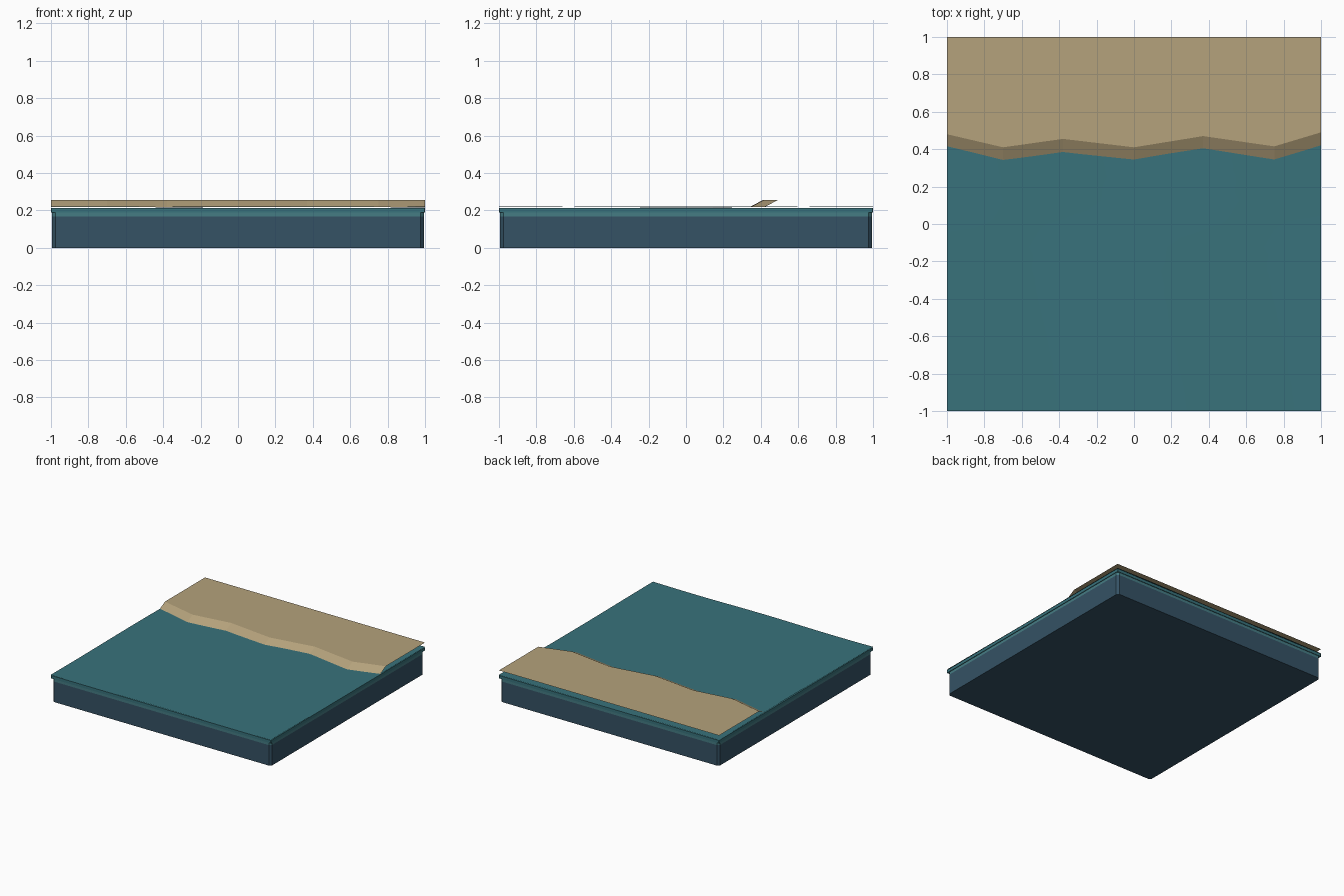
import bpy, bmesh, math

if "Cube" in bpy.data.objects:
    bpy.data.objects.remove(bpy.data.objects["Cube"])


def material(name, rgb):
    m = bpy.data.materials.new(name)
    m.diffuse_color = (*rgb, 1)
    m.use_nodes = True
    m.node_tree.nodes["Principled BSDF"].inputs["Base Color"].default_value = m.diffuse_color
    return m


def make(name, bm, mat):
    mesh = bpy.data.meshes.new(name)
    bm.normal_update()
    bm.to_mesh(mesh)
    bm.free()
    mesh.materials.append(mat)
    ob = bpy.data.objects.new(name, mesh)
    bpy.context.collection.objects.link(ob)
    return ob


def slab(name, half, z0, z1, chamfer, mat):
    """Square prism with cut vertical corners."""
    bm = bmesh.new()
    a, b = half, half - chamfer
    ring = [(b, -a), (a, -b), (a, b), (b, a), (-b, a), (-a, b), (-a, -b), (-b, -a)]
    face = bm.faces.new([bm.verts.new((x, y, z0)) for x, y in ring])
    top = bmesh.ops.extrude_face_region(bm, geom=[face])
    for v in top["geom"]:
        if isinstance(v, bmesh.types.BMVert):
            v.co.z = z1
    bmesh.ops.recalc_face_normals(bm, faces=bm.faces)
    return make(name, bm, mat)


navy = material("deep_water", (0.035, 0.085, 0.13))
band = material("water_band", (0.06, 0.2, 0.23))
teal = material("water", (0.04, 0.17, 0.2))
tan = material("sand", (0.46, 0.36, 0.2))

# Deep base, pale band and overhanging water lip
slab("base_block", 0.995, 0, 0.168, 0.018, navy)
slab("water_band", 0.995, 0.168, 0.19, 0.018, band)
slab("water_lip", 1.0, 0.19, 0.214, 0.003, teal)

# Gently rippled water sheet
bm = bmesh.new()
bmesh.ops.create_grid(bm, x_segments=16, y_segments=16, size=1)
for v in bm.verts:
    v.co.z = 0.2195 + 0.003 * math.sin(5 * v.co.x + 1.5 * v.co.y) * math.cos(2.5 * v.co.y)
water = make("water_surface", bm, teal)
for p in water.data.polygons:
    p.use_smooth = True

# Raised beach sheet with a zigzag bank sloping into the water
shore = [(-1, 0.48), (-0.7, 0.41), (-0.38, 0.455), (0, 0.41),
         (0.37, 0.47), (0.75, 0.415), (1, 0.49)]
bm = bmesh.new()
rows = [[bm.verts.new((x, y - 0.07, 0.218)) for x, y in shore],
        [bm.verts.new((x, y, 0.255)) for x, y in shore],
        [bm.verts.new((x, 1, 0.255)) for x, y in shore]]
for low, high in zip(rows, rows[1:]):
    for i in range(len(shore) - 1):
        bm.faces.new((low[i], low[i + 1], high[i + 1], high[i]))
make("beach", bm, tan)
